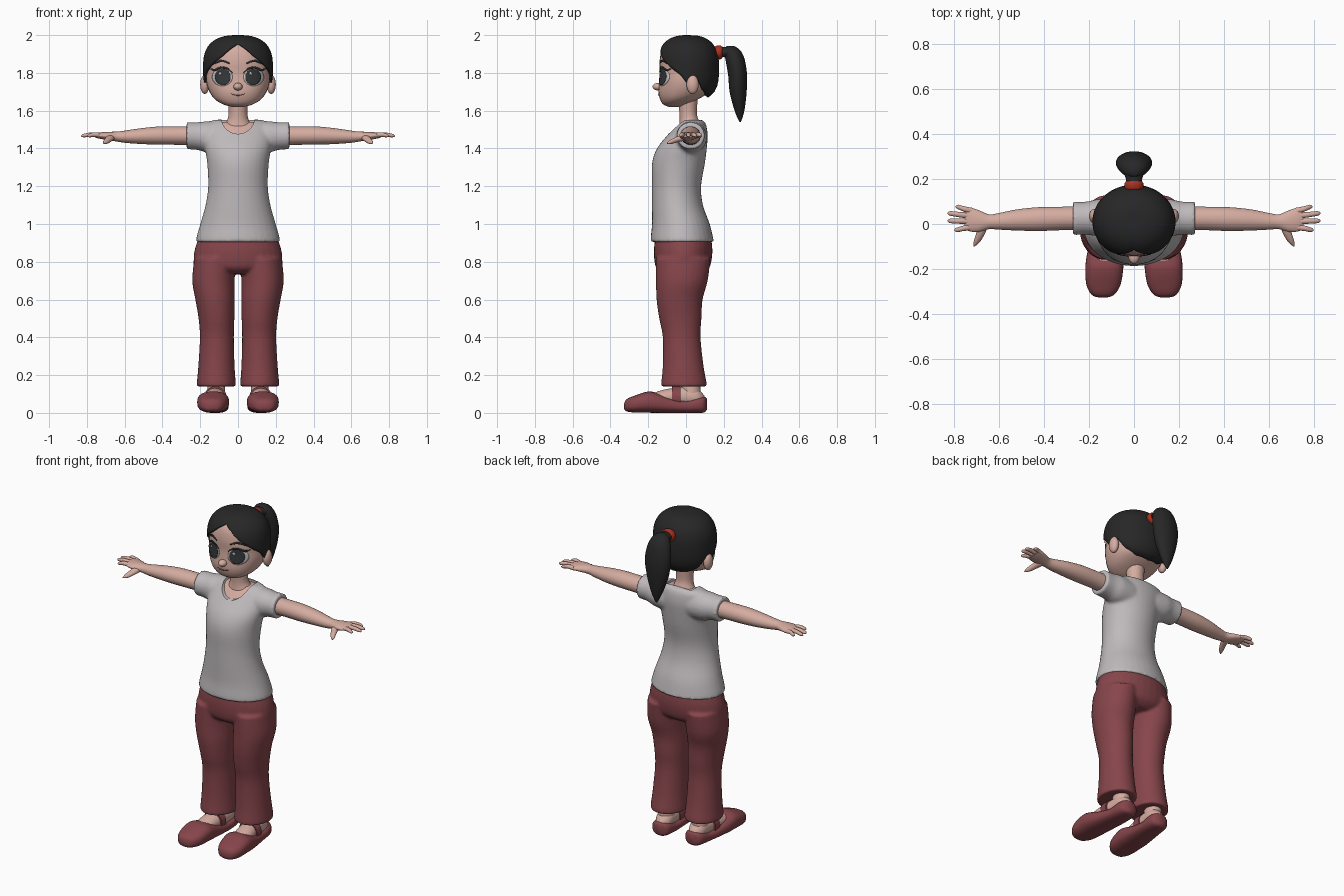
import bpy, bmesh, math
from math import sin, cos, pi, exp
from mathutils import Vector
from mathutils.bvhtree import BVHTree

if "Cube" in bpy.data.objects:
    bpy.data.objects.remove(bpy.data.objects["Cube"])


def material(name, rgb):
    m = bpy.data.materials.new(name)
    m.use_nodes = True
    m.diffuse_color = (*rgb, 1)
    b = next(n for n in m.node_tree.nodes if n.type == 'BSDF_PRINCIPLED')
    b.inputs["Base Color"].default_value = (*rgb, 1)
    b.inputs["Roughness"].default_value = 0.8
    return m


SKIN = material("skin", (.66, .41, .35))
HAIR = material("black hair", (.02, .02, .02))
SHIRT = material("grey cotton", (.52, .49, .5))
RED = material("dark red cloth", (.24, .06, .07))
TIE = material("bright red", (.42, .03, .015))
WHITE = material("eye white", (.55, .55, .57))
IRIS = material("dark iris", (.035, .037, .04))
LIP = material("lip line", (.3, .12, .1))


def finish(name, bm, mat):
    bmesh.ops.recalc_face_normals(bm, faces=bm.faces)
    me = bpy.data.meshes.new(name)
    bm.to_mesh(me)
    bm.free()
    me.materials.append(mat)
    me.shade_smooth()
    me.set_sharp_from_angle(angle=math.radians(50))
    ob = bpy.data.objects.new(name, me)
    bpy.context.scene.collection.objects.link(ob)
    return ob


def refine(secs, steps=4):
    """Smooth interpolation through the given sections."""
    out, n = [], len(secs)
    for i in range(n - 1):
        a, b, c, d = (secs[min(max(k, 0), n - 1)] for k in range(i - 1, i + 3))
        for j in range(steps):
            t = j / steps
            out.append([.5 * (2*q + (r-p)*t + (2*p - 5*q + 4*r - s)*t*t + (3*q - p - 3*r + s)*t**3)
                        for p, q, r, s in zip(a, b, c, d)])
    return out + [list(secs[-1])]


def add_loft(bm, axis, secs, power=2, sides=32):
    """Sections are (position along axis, two centre values, two radii)."""
    rings = []
    for t, a, b, ra, rb in refine(secs):
        ring = []
        for k in range(sides):
            c, s = cos(2*pi*k/sides), sin(2*pi*k/sides)
            u = a + max(ra, .001) * math.copysign(abs(c)**(2/power), c)
            v = b + max(rb, .001) * math.copysign(abs(s)**(2/power), s)
            ring.append(bm.verts.new({'X': (t, u, v), 'Y': (u, t, v), 'Z': (u, v, t)}[axis]))
        rings.append(ring)
    for p, q in zip(rings, rings[1:]):
        for k in range(sides):
            n = (k + 1) % sides
            bm.faces.new((p[k], p[n], q[n], q[k]))
    bm.faces.new(rings[0])
    bm.faces.new(rings[-1])


def build(name, mat, *parts, power=2):
    bm = bmesh.new()
    for axis, secs in parts:
        add_loft(bm, axis, secs, power)
    return finish(name, bm, mat)


def both(axis, secs):
    """The part and its mirror image across x."""
    i = 0 if axis == 'X' else 1
    return (axis, secs), (axis, [[-v if k == i else v for k, v in enumerate(s)] for s in secs])


def ball(x, y, z, rx, ry, rz):
    angles = [pi * k / 8 for k in range(9)]
    return [(z - rz*cos(a), x, y, rx*sin(a), ry*sin(a)) for a in angles]


def fuse(ob, voxel, cutter=None):
    """Melt overlapping parts into one cloth surface."""
    m = ob.modifiers.new("fuse", 'REMESH')
    m.mode, m.voxel_size, m.use_smooth_shade = 'VOXEL', voxel, True
    m = ob.modifiers.new("soften", 'SMOOTH')
    m.factor, m.iterations = .5, 6
    if cutter:
        m = ob.modifiers.new("neckline", 'BOOLEAN')
        m.operation, m.solver, m.object = 'DIFFERENCE', 'EXACT', cutter
        cutter.hide_render = True
        cutter.display_type = 'WIRE'
    dg = bpy.context.evaluated_depsgraph_get()
    me = bpy.data.meshes.new_from_object(ob.evaluated_get(dg))
    ob.modifiers.clear()
    ob.data = me
    me.shade_smooth()
    me.set_sharp_from_angle(angle=math.radians(50))
    if cutter:
        bpy.data.objects.remove(cutter)


# Shirt with short sleeves and a scooped neckline
torso = [(.905, 0, -.02, .224, .168), (.93, 0, -.022, .22, .165), (1, 0, -.027, .2, .153),
         (1.1, 0, -.045, .172, .135), (1.2, 0, -.05, .158, .13), (1.32, 0, -.04, .163, .14),
         (1.4, 0, -.022, .175, .132), (1.47, 0, .008, .182, .107), (1.53, 0, .03, .168, .075),
         (1.552, 0, .035, .125, .05)]
sleeve = [(.08, .028, 1.455, .08, .085), (.16, .028, 1.46, .082, .084), (.21, .026, 1.465, .074, .074),
          (.255, .025, 1.467, .074, .072), (.272, .025, 1.467, .075, .073)]
scoop = build("neckline_cutter", SHIRT, ('Y', [(-.4, 0, 1.565, .088, .088), (.07, 0, 1.565, .088, .088)]))
fuse(build("shirt", SHIRT, ('Z', torso), *both('X', sleeve)), .009, scoop)
build("upper_chest", SKIN, ('Z', [(z - .012, x, y, a * .88, b * .88) for z, x, y, a, b in torso[6:]]))

# Flared trousers
hips = [(.735, 0, -.015, .13, .1), (.77, 0, -.017, .225, .142), (.85, 0, -.015, .232, .155),
        (.93, 0, -.015, .208, .148)]
leg = [(.82, .122, -.015, .11, .145), (.7, .13, -.022, .112, .137), (.6, .122, -.034, .104, .122),
       (.5, .114, -.03, .095, .112), (.4, .112, -.023, .09, .1), (.25, .114, -.015, .096, .108),
       (.16, .115, -.011, .103, .12), (.14, .115, -.011, .103, .12)]
fuse(build("trousers", RED, ('Z', hips), *both('Z', leg)), .008)

# Feet, slip-on shoes and straps
foot = [(-.19, .13, .07, .05, .03), (-.12, .126, .08, .054, .042), (-.06, .12, .083, .054, .05),
        (0, .116, .085, .052, .055), (.06, .113, .08, .048, .05), (.098, .112, .06, .025, .03)]
ankle = [(.3, .115, .02, .04, .042), (.16, .115, .025, .045, .05), (.06, .115, .025, .048, .055)]
build("feet", SKIN, *both('Y', foot), *both('Z', ankle))
shoe = [(-.328, .138, .035, .015, .012), (-.315, .138, .04, .05, .032), (-.27, .136, .047, .076, .045),
        (-.2, .132, .057, .084, .056), (-.15, .13, .052, .082, .052), (-.08, .124, .04, .074, .04),
        (0, .116, .034, .066, .034), (.06, .113, .042, .062, .042), (.095, .112, .044, .05, .042),
        (.11, .112, .045, .02, .03)]
build("shoes", RED, *both('Y', shoe), power=2.5)
strap = [(y, .12, .08, .061, .061) for y in (-.075, -.06, -.045, -.03)]
build("shoe_straps", RED, *both('Y', strap))

# Arms, hands and fingers
arm = [(.18, .025, 1.465, .055, .052), (.3, .025, 1.468, .052, .049), (.42, .022, 1.468, .053, .048),
       (.52, .018, 1.465, .047, .041), (.6, .012, 1.462, .037, .032), (.645, .01, 1.463, .033, .026),
       (.69, .013, 1.466, .048, .022), (.73, .02, 1.468, .053, .017), (.755, .024, 1.468, .045, .011)]
build("arms", SKIN, *both('X', arm))
fingers = []
for y0, y1, tip in ((.058, .076, .795), (.036, .047, .83), (.012, .014, .83), (-.013, -.026, .8)):
    mid = (.72 + tip) / 2
    fingers += both('X', [(.72, y0, 1.468, .014, .012), (mid, (y0+y1)/2, 1.473, .012, .012),
                          (tip - .012, y1, 1.468, .01, .009), (tip, y1, 1.466, .002, .002)])
thumb = [(.0, .67, 1.46, .022, .018), (-.04, .682, 1.45, .02, .016), (-.08, .7, 1.435, .014, .012),
         (-.1, .712, 1.428, .003, .003)]
build("fingers", SKIN, *fingers, *both('Y', thumb))

# Neck, head, nose and ears
build("neck", SKIN, ('Z', [(1.7, 0, .01, .06, .055), (1.64, 0, .01, .052, .05), (1.58, 0, .012, .05, .046),
                           (1.54, 0, .018, .062, .052), (1.49, 0, .02, .1, .06)]))
head = build("head", SKIN, ('Z', [
    (1.62, 0, -.06, .03, .03), (1.633, 0, -.06, .078, .06), (1.66, 0, -.037, .122, .1),
    (1.7, 0, -.01, .151, .136), (1.75, 0, 0, .167, .142), (1.8, 0, .005, .169, .143),
    (1.86, 0, .01, .169, .15), (1.92, 0, .01, .153, .138), (1.96, 0, .01, .118, .108),
    (1.985, 0, .01, .06, .06)]), power=2.15)
build("nose", SKIN, ('Z', ball(0, -.147, 1.727, .024, .03, .02)))
build("ears", SKIN, *both('Z', ball(.176, .035, 1.738, .024, .032, .05)))

# Face details laid on the head as thin plates
bm = bmesh.new()
bm.from_mesh(head.data)
face_tree = BVHTree.FromBMesh(bm)
bm.free()


def on_face(x, z, lift):
    hit = face_tree.ray_cast(Vector((x, -1, z)), Vector((0, 1, 0)))[0]
    return Vector((x, (hit.y if hit else -.05) - lift, z))


def plate(name, mat, rows, lift, closed=False, sides=(1, -1)):
    bm = bmesh.new()
    for s in sides:
        grid = [[bm.verts.new(on_face(s*x, z, lift)) for x, z in row] for row in rows]
        for p, q in zip(grid, grid[1:]):
            for k in range(len(p) - (not closed)):
                n = (k + 1) % len(p)
                bm.faces.new((p[k], p[n], q[n], q[k]))
        if closed:
            bm.faces.new(grid[0])
    ob = finish(name, bm, mat)
    m = ob.modifiers.new("thickness", 'SOLIDIFY')
    m.thickness, m.offset = .002, 0


def disc(name, mat, cx, cz, rx, rz, lift, sides=(1, -1)):
    rows = [[(cx + rx*r/6*cos(2*pi*k/28), cz + rz*r/6*sin(2*pi*k/28)) for k in range(28)] for r in range(1, 7)]
    plate(name, mat, rows, lift, True, sides)


def stroke(name, mat, pts, lift, sides=(1, -1)):
    plate(name, mat, [[(x, z - w), (x, z), (x, z + w)] for x, z, w in refine(pts)], lift, False, sides)


disc("eye_whites", WHITE, .083, 1.778, .054, .047, .002)
disc("irises", IRIS, .08, 1.778, .041, .043, .004)
for side in (1, -1):
    disc("eye_glint", WHITE, side * .08 - .014, 1.797, .007, .007, .006, (1,))
stroke("eyelashes", HAIR, [(.03, 1.802, .002), (.055, 1.822, .005), (.09, 1.828, .006),
                           (.122, 1.815, .006), (.145, 1.822, .002)], .005)
stroke("eyebrows", HAIR, [(.045, 1.85, .003), (.09, 1.864, .006), (.14, 1.842, .002)], .004)
stroke("mouth", LIP, [(-.036, 1.69, .001), (-.016, 1.683, .003), (.016, 1.683, .003), (.036, 1.69, .001)],
       .003, (1,))

# Hair cap whose lower edge follows the hairline around the head
hairline = [(0, 1.957), (14, 1.932), (30, 1.887), (58, 1.825), (76, 1.79), (88, 1.745), (98, 1.745),
            (108, 1.77), (122, 1.71), (145, 1.675), (180, 1.668)]


def edge_height(deg):
    for (a, za), (b, zb) in zip(hairline, hairline[1:]):
        if deg <= b:
            return za + (zb - za) * (deg - a) / (b - a)
    return hairline[-1][1]


bm = bmesh.new()
cols, rows = 96, 20
top = bm.verts.new((0, .01, 1.997))
grid = []
for c in range(cols):
    phi = 2 * pi * c / cols
    low = edge_height(abs((math.degrees(phi) + 180) % 360 - 180))
    line = []
    for r in range(1, rows + 1):
        z = 2 - (2 - low) * (r / rows)**2
        e, u = (2.6, (z - 1.83) / .17) if z > 1.83 else (3, (1.83 - z) / .18)
        size = max(1 - u**e, 0)**(1 / e)
        x = .185 * size * sin(phi)
        if cos(phi) > 0:
            size *= 1 - .04 * exp(-(x / .02)**2)  # parting groove
        line.append(bm.verts.new((x, .01 - .165 * size * cos(phi), z)))
    grid.append(line)
for c in range(cols):
    p, q = grid[c], grid[(c + 1) % cols]
    bm.faces.new((top, p[0], q[0]))
    for r in range(rows - 1):
        bm.faces.new((p[r], p[r + 1], q[r + 1], q[r]))
cap = finish("hair_cap", bm, HAIR)
m = cap.modifiers.new("thickness", 'SOLIDIFY')
m.thickness, m.offset = .014, -1

# Ponytail and its tie
tail = [(1.54, 0, .287, .006, .004), (1.6, 0, .283, .035, .026), (1.7, 0, .276, .068, .045),
        (1.79, 0, .273, .081, .05), (1.87, 0, .26, .072, .051), (1.92, 0, .245, .05, .042),
        (1.943, 0, .235, .02, .018)]
root = [(.14, 0, 1.907, .034, .03), (.2, 0, 1.91, .036, .026), (.25, 0, 1.9, .055, .036), (.28, 0, 1.89, .04, .03)]
build("ponytail", HAIR, ('Z', tail), ('Y', root))
build("hair_tie", TIE, ('Y', [(.15, 0, 1.907, .036, .03), (.162, 0, 1.907, .042, .037),
                              (.18, 0, 1.908, .042, .037), (.192, 0, 1.909, .034, .03)]))
